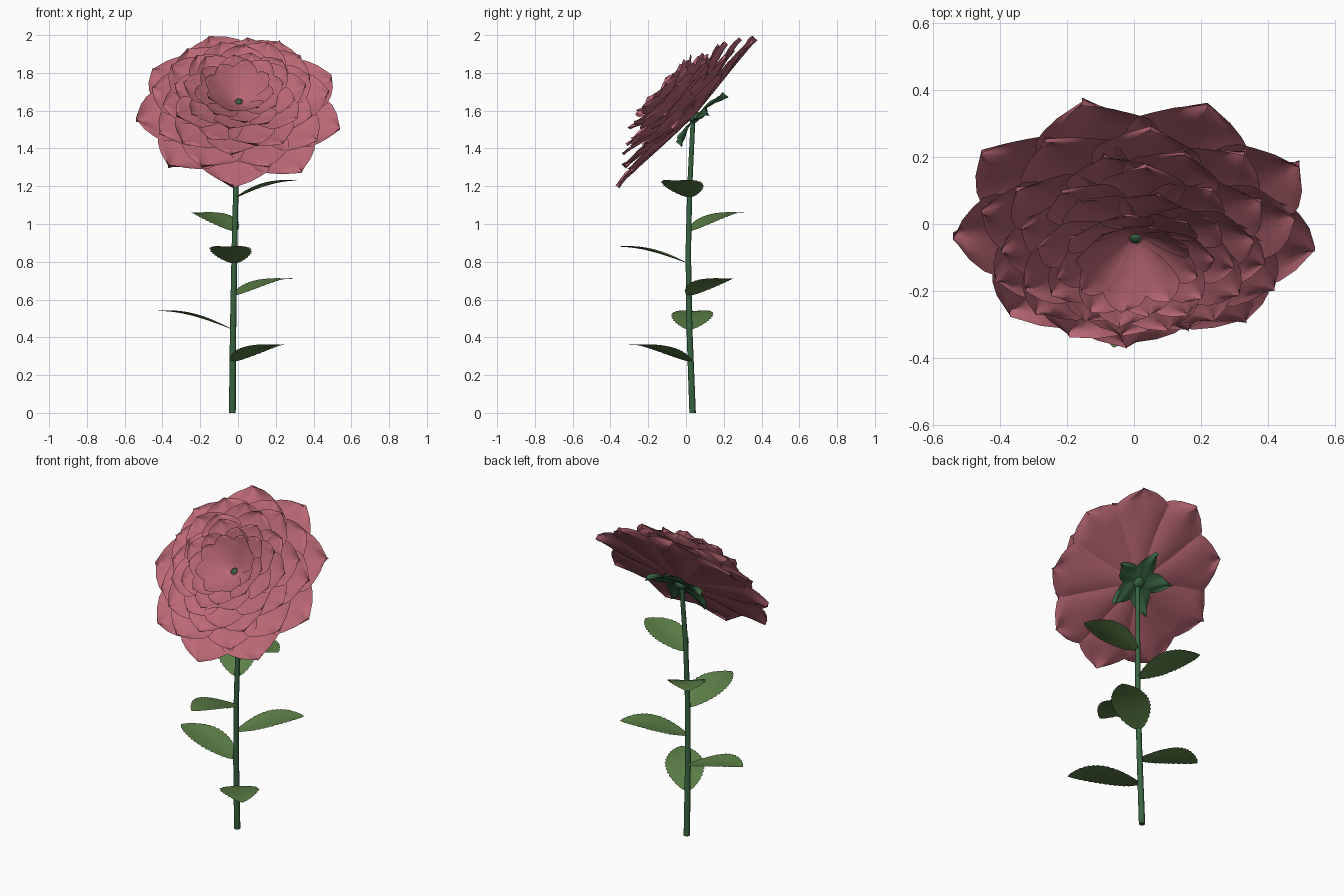
import bpy
import random
from math import sin, cos, pi, radians
from mathutils import Vector, Matrix

random.seed(4)
cube = bpy.data.objects.get("Cube")
if cube:
    bpy.data.objects.remove(cube, do_unlink=True)


def material(name, rgb):
    m = bpy.data.materials.new(name)
    m.use_nodes = True
    m.diffuse_color = (*rgb, 1)
    bsdf = m.node_tree.nodes["Principled BSDF"]
    bsdf.inputs["Base Color"].default_value = (*rgb, 1)
    bsdf.inputs["Roughness"].default_value = 0.7
    return m


PINK = material("dusty pink", (0.50, 0.14, 0.18))
LEAF = material("leaf green", (0.11, 0.22, 0.065))
STEM = material("stem green", (0.04, 0.13, 0.055))


def add_sheet(verts, faces, fn, rows, cols):
    """Append a grid surface fn(row, s, t), s along and t from -1 to 1 across."""
    start = len(verts)
    for i in range(rows + 1):
        for j in range(cols + 1):
            verts.append(fn(i, i / rows, 2 * j / cols - 1))
    for i in range(rows):
        for j in range(cols):
            a = start + i * (cols + 1) + j
            b = a + cols + 1
            faces.append((a, a + 1, b + 1, b))


def make_object(name, verts, faces, mat):
    mesh = bpy.data.meshes.new(name)
    mesh.from_pydata(verts, [], faces)
    mesh.materials.append(mat)
    for p in mesh.polygons:
        p.use_smooth = True
    obj = bpy.data.objects.new(name, mesh)
    bpy.context.collection.objects.link(obj)
    return obj


# Flower head frame: tilted disc facing forward and up
attach = Vector((0.005, 0.04, 1.57))
axes = Matrix(((1, 0, 0), (0, 0.68, -0.73), (0, 0.73, 0.68)))


def on_head(angle, r, side, h):
    c, s = cos(angle), sin(angle)
    return attach + axes @ Vector((r * c - side * s, r * s + side * c, h))


def petal_width(s):
    if s < 0.72:
        return 0.12 + 0.88 * sin(pi / 2 * s / 0.72)
    q = (s - 0.72) / 0.28
    return max(0.0, 1 - q ** 1.7) ** 0.8


def petal(angle, radius, h0, h1, phase):
    def fn(i, s, t):
        half = 0.345 * radius * petal_width(s)
        r = 0.02 + (radius - 0.02) * s
        h = h0 + (h1 - h0) * s ** 1.2
        # Cupped sides, wavy rim and pinched tip
        h += 0.075 * radius * t * t * sin(pi * min(s, 0.95))
        h += 0.025 * radius * sin(4 * t + phase) * s ** 4
        h += 0.10 * radius * abs(t) * max(0, s - 0.8) * 5 * (1 - s) * 4
        return on_head(angle, r, half * t, h)
    return fn


# Petal rings: (name, count, radius, base height, tip height)
rings = [
    ("outer_petals", 9, 0.55, 0.00, 0.04),
    ("second_petals", 9, 0.48, 0.02, 0.09),
    ("third_petals", 9, 0.415, 0.04, 0.13),
    ("fourth_petals", 9, 0.355, 0.06, 0.165),
    ("fifth_petals", 8, 0.295, 0.08, 0.195),
    ("sixth_petals", 8, 0.24, 0.10, 0.22),
    ("inner_petals", 8, 0.185, 0.115, 0.235),
]
for k, (name, count, radius, h0, h1) in enumerate(rings):
    verts, faces = [], []
    wobble = 0.0 if k == 0 else 1.0
    for n in range(count):
        angle = radians(-13) + 2 * pi * (n + 0.5 * k) / count
        angle += wobble * random.uniform(-0.06, 0.06)
        rad = radius * (1 + wobble * random.uniform(-0.04, 0.04))
        tip = h1 + wobble * random.uniform(-0.012, 0.012)
        add_sheet(verts, faces, petal(angle, rad, h0, tip, random.uniform(0, 6)), 14, 8)
    make_object(name, verts, faces, PINK)


# Sepals curling back behind the flower
def sepal(angle, phase):
    def fn(i, s, t):
        half = 0.062 * (0.25 + 0.75 * sin(pi * s ** 0.8)) * (1 - s ** 6)
        h = -0.012 - 0.045 * s * s + 0.02 * t * t * s
        h += 0.014 * sin(5 * t + 6 * s + phase) * s
        return on_head(angle, 0.01 + 0.19 * s, half * t, h)
    return fn


verts, faces = [], []
for n in range(5):
    add_sheet(verts, faces, sepal(radians(90 + 72 * n), n), 10, 6)
make_object("sepals", verts, faces, STEM)


# Receptacle below the petals and small flower heart
def button(name, h, radius, squash):
    bpy.ops.mesh.primitive_uv_sphere_add(segments=12, ring_count=8, radius=radius)
    obj = bpy.context.object
    obj.name = name
    obj.matrix_world = (Matrix.Translation(on_head(0, 0, 0, h)) @ axes.to_4x4()
                        @ Matrix.Diagonal((1, 1, squash, 1)))
    obj.data.materials.append(STEM)
    bpy.ops.object.shade_smooth()


button("receptacle", -0.01, 0.035, 0.7)
button("flower_heart", 0.115, 0.018, 0.5)

# Stem: gently bowed tapering tube
path = [Vector(p) for p in ((-0.03, 0.035, 0), (-0.026, 0.018, 0.45), (-0.019, 0.012, 0.85),
                            (-0.011, 0.02, 1.2), (0.005, 0.038, 1.57))]


def stem_at(z):
    for a, b in zip(path, path[1:]):
        if z <= b.z:
            return a.lerp(b, (z - a.z) / (b.z - a.z))
    return path[-1]


verts, faces = [], []
sides, steps = 10, 20
for i in range(steps + 1):
    c = stem_at(path[-1].z * i / steps)
    r = 0.018 - 0.005 * i / steps
    for j in range(sides):
        a = 2 * pi * j / sides
        verts.append(c + Vector((r * cos(a), r * sin(a), 0)))
for i in range(steps):
    for j in range(sides):
        a, b = i * sides + j, i * sides + (j + 1) % sides
        faces.append((a, b, b + sides, a + sides))
faces.append(tuple(reversed(range(sides))))
faces.append(tuple(range(steps * sides, (steps + 1) * sides)))
stem = make_object("stem", verts, faces, STEM)
for p in stem.data.polygons[-2:]:
    p.use_smooth = False


# Leaves: arched, folded along the midrib, with toothed edges
def leaf(base, tip):
    run = Vector((tip.x - base.x, tip.y - base.y, 0))
    side = Vector((0, 0, 1)).cross(run.normalized())
    rise = tip.z - base.z

    def fn(i, s, t):
        half = 0.112 * max(0.0, sin(pi * s ** 0.95)) ** 0.75 + 0.004 * (1 - s)
        if abs(t) > 0.99 and i % 2:
            half *= 0.92
        z = rise * sin(pi / 2 * s) + 0.012 * abs(t) * sin(pi * s)
        return base + run * s + side * half * t + Vector((0, 0, z))
    return fn


# Base height on the stem and tip position
leaves = [
    (0.27, (0.24, -0.30, 0.36)),
    (0.44, (-0.43, 0.05, 0.54)),
    (0.62, (0.29, 0.24, 0.71)),
    (0.79, (-0.06, -0.37, 0.88)),
    (0.96, (-0.23, 0.31, 1.06)),
    (1.14, (0.32, -0.06, 1.23)),
]
for n, (z, tip) in enumerate(leaves):
    verts, faces = [], []
    add_sheet(verts, faces, leaf(stem_at(z), Vector(tip)), 30, 6)
    make_object(f"leaf_{n + 1}", verts, faces, LEAF)
